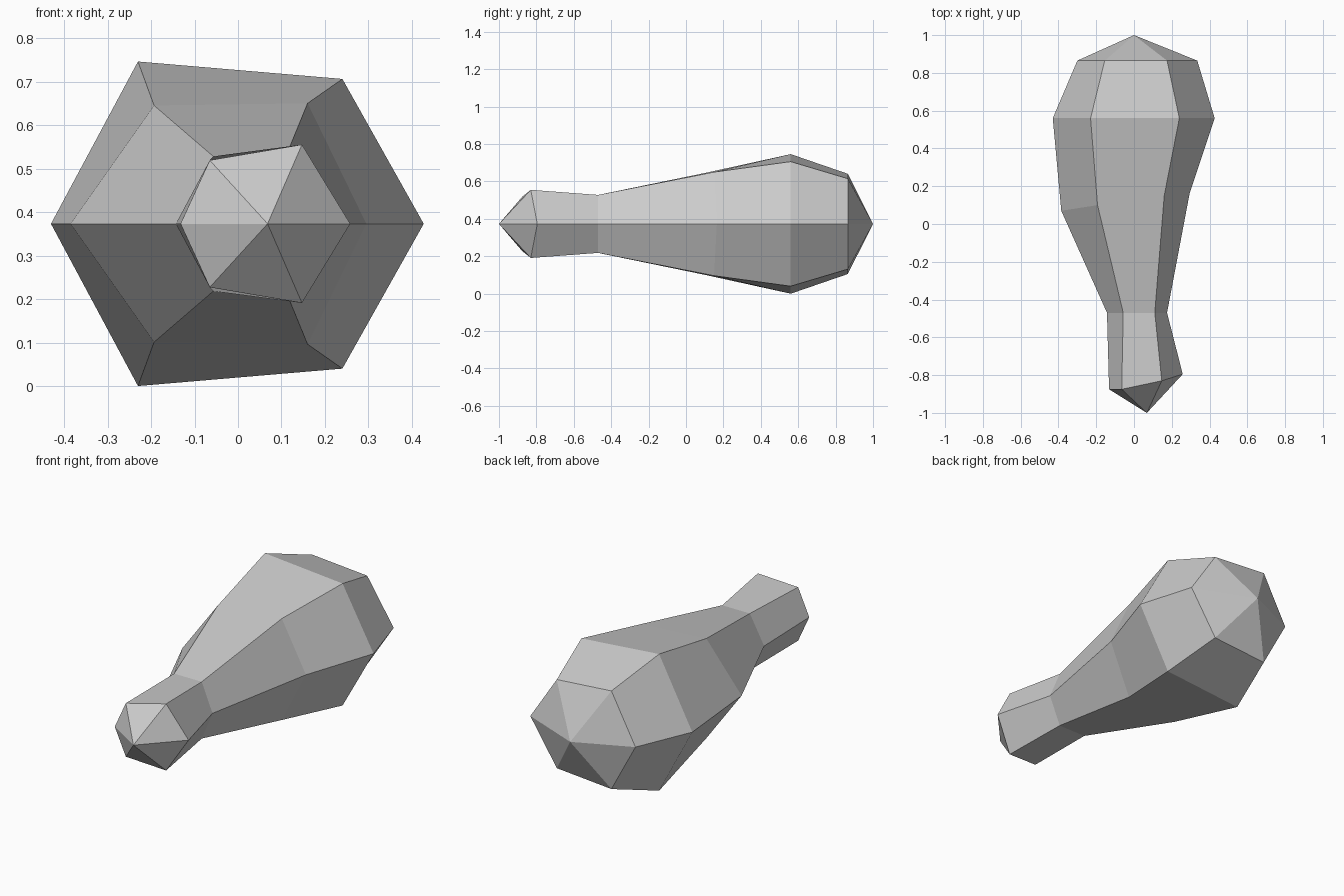
import bpy
import bmesh

default = bpy.data.objects.get("Cube")
if default:
    bpy.data.objects.remove(default, do_unlink=True)

# Single plain grey
grey = bpy.data.materials.new("plain grey")
grey.use_nodes = True
colour = (0.6, 0.6, 0.6, 1)
grey.diffuse_color = colour
grey.node_tree.nodes["Principled BSDF"].inputs["Base Color"].default_value = colour

# Upper half of each six-sided ring, from right rim over the top to left rim: x, y, height
HALF_HEIGHT = 0.373
RINGS = [
    [(-0.30, 0.865, 0), (-0.155, 0.865, 0.268), (0.175, 0.865, 0.242), (0.335, 0.865, 0)],
    [(-0.43, 0.56, 0), (-0.23, 0.56, 0.373), (0.24, 0.56, 0.333), (0.427, 0.56, 0)],
    [(-0.385, 0.07, 0), (-0.193, 0.10, 0.272), (0.16, 0.15, 0.277), (0.295, 0.165, 0)],
    [(-0.143, -0.47, 0), (-0.057, -0.47, 0.155), (0.11, -0.47, 0.155), (0.175, -0.47, 0)],
    [(-0.132, -0.875, 0), (-0.065, -0.875, 0.146), (0.147, -0.83, 0.182), (0.258, -0.795, 0)],
]
BACK_TIP = (0, 1, 0)
FRONT_TIP = (0.068, -1, 0)

bm = bmesh.new()
rings = [[bm.verts.new(p) for p in ring] for ring in RINGS]

# Skin between neighbouring rings
for a, b in zip(rings, rings[1:]):
    for i in range(3):
        bm.faces.new((a[i], a[i + 1], b[i + 1], b[i]))

# Pointed caps at both ends
for tip, ring in ((BACK_TIP, rings[0]), (FRONT_TIP, rings[-1])):
    point = bm.verts.new(tip)
    for i in range(3):
        bm.faces.new((point, ring[i], ring[i + 1]))

# Mirror to the lower half, then weld the seam
whole = bmesh.ops.duplicate(bm, geom=bm.verts[:] + bm.edges[:] + bm.faces[:])
for item in whole["geom"]:
    if isinstance(item, bmesh.types.BMVert):
        item.co.z *= -1
bmesh.ops.remove_doubles(bm, verts=bm.verts[:], dist=0.0005)
bmesh.ops.recalc_face_normals(bm, faces=bm.faces[:])

mesh = bpy.data.meshes.new("drumstick_body")
bm.to_mesh(mesh)
bm.free()
mesh.materials.append(grey)

body = bpy.data.objects.new("drumstick_body", mesh)
body.location.z = HALF_HEIGHT
bpy.context.collection.objects.link(body)
